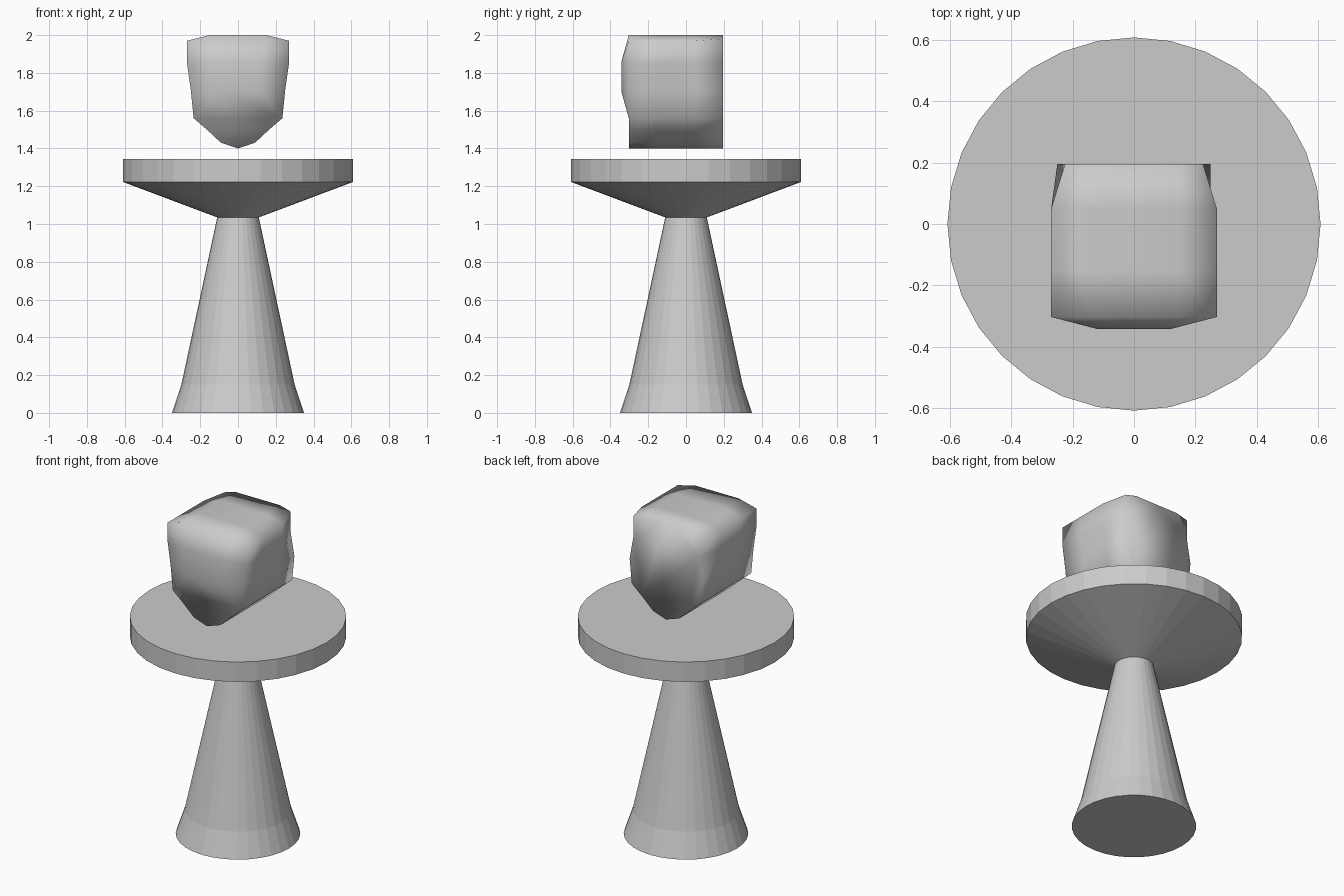
import bpy, bmesh, math

if "Cube" in bpy.data.objects:
    bpy.data.objects.remove(bpy.data.objects["Cube"])


def finish(name, bm, smooth):
    bmesh.ops.recalc_face_normals(bm, faces=bm.faces)
    mesh = bpy.data.meshes.new(name)
    bm.to_mesh(mesh)
    bm.free()
    for p in mesh.polygons:
        p.use_smooth = smooth
    obj = bpy.data.objects.new(name, mesh)
    bpy.context.collection.objects.link(obj)
    return obj


def bridge(bm, a, b):
    n = len(a)
    for i in range(n):
        j = (i + 1) % n
        bm.faces.new((a[i], a[j], b[j], b[i]))


def lathe(name, profile, sides=32):
    bm = bmesh.new()
    rings = [[bm.verts.new((r * math.cos(math.tau * i / sides),
                            r * math.sin(math.tau * i / sides), z))
              for i in range(sides)] for r, z in profile]
    for a, b in zip(rings, rings[1:]):
        bridge(bm, a, b)
    bm.faces.new(rings[0])
    bm.faces.new(rings[-1])
    return finish(name, bm, False)


# Tapered stem and flared round top
lathe("stem", [(0.35, 0), (0.30, 0.15), (0.11, 1.035)])
lathe("round_top", [(0.11, 1.035), (0.608, 1.222), (0.608, 1.345)])

# Floating block: half outline from keel to crown, mirrored in x
half = [(0.09, 1.43), (0.165, 1.50), (0.235, 1.56), (0.25, 1.71),
        (0.27, 1.85), (0.27, 1.97), (0.15, 2.0)]
back_half = half[:4] + [(0.225, 1.85), (0.225, 1.98), (0.15, 2.0)]


def ring(bm, pts, y):
    loop = [(0, 1.40)] + pts + [(0, 2.0)] + [(-x, z) for x, z in reversed(pts)]
    return [bm.verts.new((x, y, z)) for x, z in loop]


bm = bmesh.new()
rings = [ring(bm, half, -0.303), ring(bm, half, -0.15),
         ring(bm, half, 0.05), ring(bm, back_half, 0.195)]
for a, b in zip(rings, rings[1:]):
    bridge(bm, a, b)
bm.faces.new(rings[-1])

# Bulging front: a raised central panel joined to the outline
f = rings[0]
low = {s: bm.verts.new((0.12 * s, -0.342, 1.70)) for s in (1, -1)}
high = {s: bm.verts.new((0.12 * s, -0.342, 1.86)) for s in (1, -1)}
for s in (1, -1):
    o = [f[s * i] for i in range(9)]
    bm.faces.new((low[s], o[4], o[5], high[s]))
    bm.faces.new((high[s], o[5], o[6], o[7]))
    bm.faces.new((low[s], o[3], o[4]))
bm.faces.new((low[-1], low[1], high[1], high[-1]))
bm.faces.new((high[-1], high[1], f[7], f[8], f[9]))
bm.faces.new((low[-1], low[1], f[3], f[-3]))
bm.faces.new((f[-3], f[-2], f[-1], f[0], f[1], f[2], f[3]))
finish("floating_block", bm, True)
